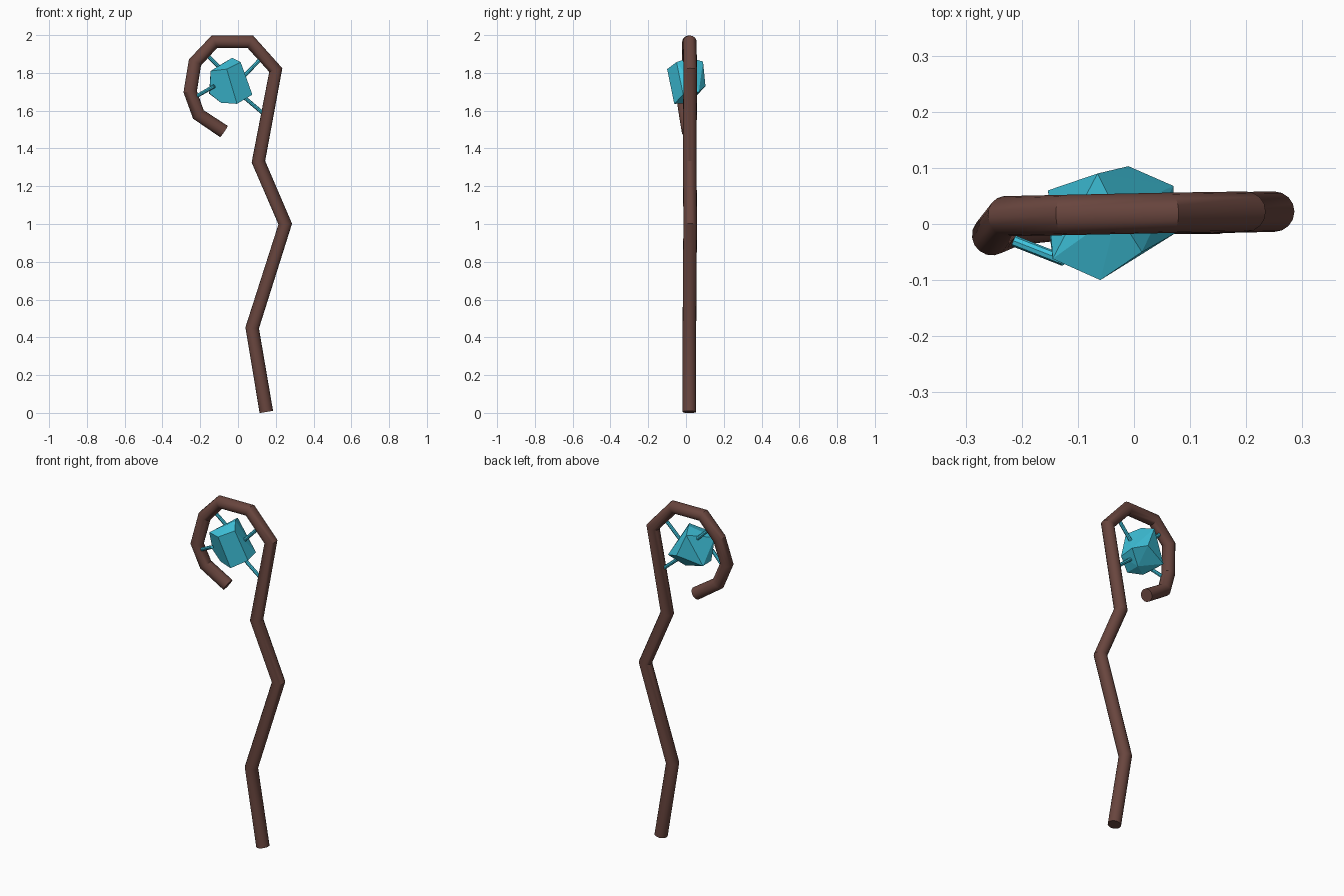
import bpy, bmesh, math
from mathutils import Vector

if "Cube" in bpy.data.objects:
    bpy.data.objects.remove(bpy.data.objects["Cube"])


def material(name, color):
    m = bpy.data.materials.new(name)
    m.diffuse_color = color
    m.use_nodes = True
    m.node_tree.nodes["Principled BSDF"].inputs["Base Color"].default_value = m.diffuse_color
    return m


wood = material("wood", (0.14, 0.06, 0.048, 1))
cyan = material("crystal_cyan", (0.05, 0.55, 0.72, 1))


def tube(name, points, radius, mat, resolution):
    """Round tube following a polyline, converted to a mesh."""
    curve = bpy.data.curves.new(name, 'CURVE')
    curve.dimensions = '3D'
    curve.bevel_depth = radius
    curve.bevel_resolution = resolution
    curve.use_fill_caps = True
    spline = curve.splines.new('POLY')
    spline.points.add(len(points) - 1)
    for p, co in zip(spline.points, points):
        p.co = (*co, 1)
    obj = bpy.data.objects.new(name, curve)
    bpy.context.collection.objects.link(obj)
    bpy.ops.object.select_all(action='DESELECT')
    obj.select_set(True)
    bpy.context.view_layer.objects.active = obj
    bpy.ops.object.convert(target='MESH')
    obj = bpy.context.object
    obj.data.materials.clear()
    obj.data.materials.append(mat)
    bpy.ops.object.shade_smooth_by_angle(angle=math.radians(30))
    return obj


# Crooked shaft ending in a hook that curls forward
tube("staff", [
    (0.15, 0.018, 0.005), (0.075, 0.018, 0.45), (0.25, 0.022, 1.0),
    (0.108, 0.02, 1.33), (0.20, 0.022, 1.815), (0.065, 0.02, 1.965),
    (-0.125, 0.016, 1.965), (-0.228, 0.014, 1.855), (-0.253, -0.02, 1.70),
    (-0.21, -0.002, 1.58), (-0.075, 0.013, 1.49)], 0.036, wood, 6)

# Faceted crystal: hull of its corners
corners = [
    (-0.145, -0.062, 1.81), (-0.06, -0.10, 1.82), (0.014, -0.05, 1.857),
    (-0.03, 0.02, 1.88), (-0.065, 0.09, 1.86), (-0.01, 0.103, 1.73),
    (0.07, 0.068, 1.70), (0.076, -0.015, 1.685), (-0.153, 0.06, 1.69),
    (-0.15, -0.022, 1.69), (-0.09, -0.035, 1.642), (-0.005, -0.062, 1.636),
    (-0.01, 0.02, 1.64)]
bm = bmesh.new()
for c in corners:
    bm.verts.new(c)
bmesh.ops.convex_hull(bm, input=bm.verts)
bmesh.ops.dissolve_limit(bm, angle_limit=math.radians(4), verts=bm.verts, edges=bm.edges)
bmesh.ops.recalc_face_normals(bm, faces=bm.faces)
mesh = bpy.data.meshes.new("crystal")
bm.to_mesh(mesh)
bm.free()
mesh.materials.append(cyan)
bpy.context.collection.objects.link(bpy.data.objects.new("crystal", mesh))

# Thin rods holding the crystal inside the hook
rods = [
    ((-0.18, 0.015, 1.91), (-0.06, 0.04, 1.79)),
    ((0.14, 0.02, 1.895), (0.01, 0.01, 1.76)),
    ((-0.24, -0.02, 1.665), (-0.125, -0.065, 1.73)),
    ((0.14, 0.02, 1.58), (0.01, 0.01, 1.69)),
]
for i, (a, b) in enumerate(rods):
    tube(f"rod_{i + 1}", [a, b], 0.01, cyan, 2)
